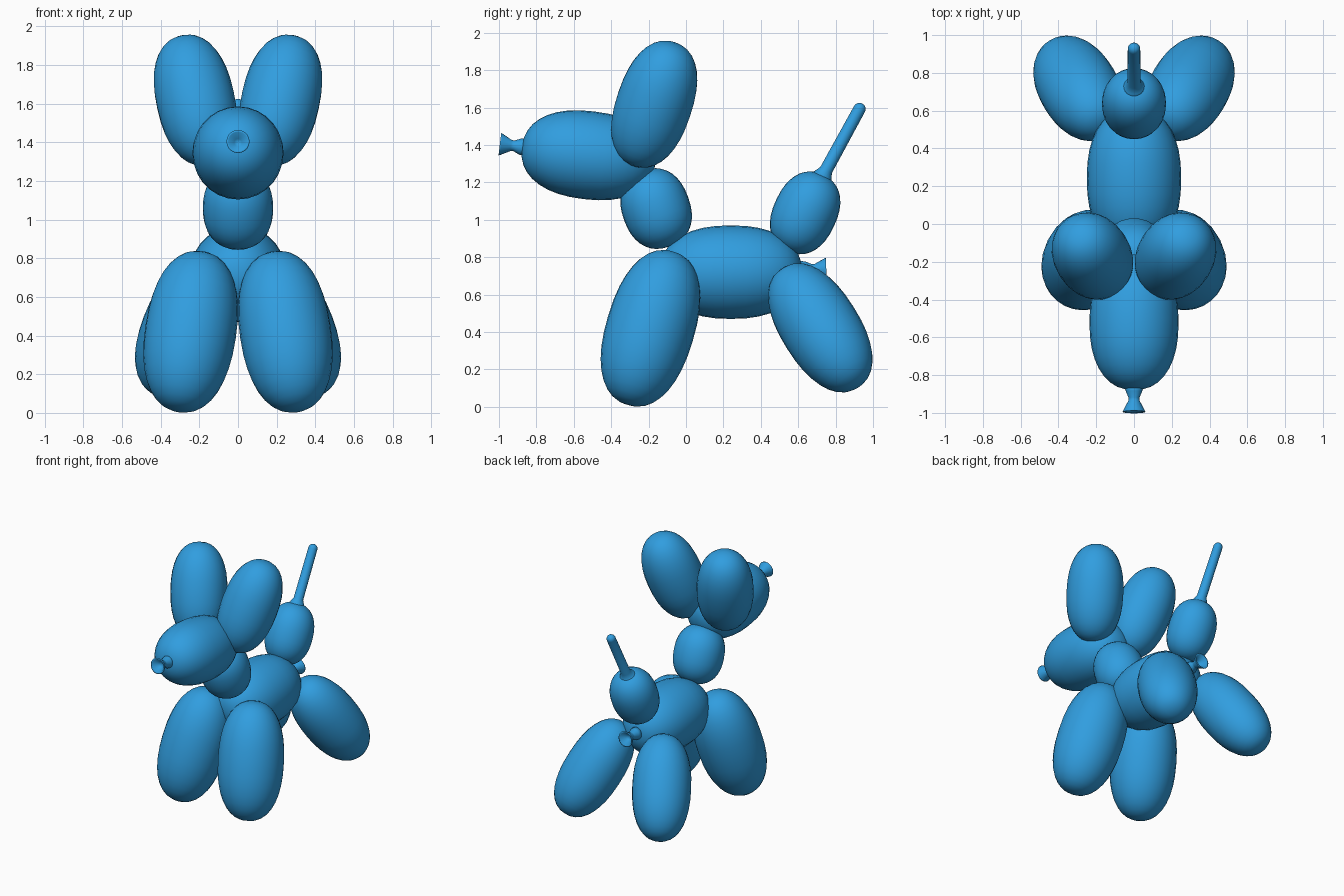
import bpy, bmesh, math
from mathutils import Vector

if "Cube" in bpy.data.objects:
    bpy.data.objects.remove(bpy.data.objects["Cube"])

blue = bpy.data.materials.new("balloon blue")
blue.diffuse_color = (0.03, 0.34, 0.74, 1)
blue.use_nodes = True
blue.node_tree.nodes["Principled BSDF"].inputs["Base Color"].default_value = blue.diffuse_color


def lathe(name, centre, axis, profile, segs=28):
    """Spin (distance along axis, radius) points round an axis; radius 0 makes a pole."""
    bm = bmesh.new()
    rings = []
    for t, r in profile:
        if r < 1e-6:
            rings.append([bm.verts.new((0, 0, t))])
        else:
            rings.append([bm.verts.new((r * math.cos(2 * math.pi * i / segs),
                                        r * math.sin(2 * math.pi * i / segs), t))
                          for i in range(segs)])
    for a, b in zip(rings, rings[1:]):
        for i in range(segs):
            j = (i + 1) % segs
            if len(a) == 1:
                bm.faces.new((a[0], b[j], b[i]))
            elif len(b) == 1:
                bm.faces.new((a[i], a[j], b[0]))
            else:
                bm.faces.new((a[i], a[j], b[j], b[i]))
    bmesh.ops.recalc_face_normals(bm, faces=bm.faces)
    for f in bm.faces:
        f.smooth = True
    mesh = bpy.data.meshes.new(name)
    bm.to_mesh(mesh)
    bm.free()
    mesh.materials.append(blue)
    ob = bpy.data.objects.new(name, mesh)
    ob.location = centre
    ob.rotation_mode = 'QUATERNION'
    ob.rotation_quaternion = Vector(axis).to_track_quat('Z', 'Y')
    bpy.context.collection.objects.link(ob)
    return ob


def bubble(name, centre, axis, radius, half, n=2.3, steps=18):
    """Plump inflated segment: a spun superellipse."""
    prof = []
    for k in range(steps + 1):
        a = math.pi * k / steps
        c, s = math.cos(a), math.sin(a)
        r = 0 if k in (0, steps) else radius * abs(s) ** (2 / n)
        prof.append((-half * math.copysign(abs(c) ** (2 / n), c), r))
    return lathe(name, centre, axis, prof)


def knot(name, base, axis):
    """Tied neck with a flared hollow lip."""
    lathe(name, base, axis, [(-0.03, 0), (-0.02, 0.048), (0.012, 0.043), (0.045, 0.028),
                             (0.06, 0.03), (0.113, 0.058), (0.12, 0.06), (0.12, 0.05),
                             (0.075, 0.02), (0.07, 0)], 20)


# Body, neck and head
bubble("body", (0, 0.24, 0.72), (0, 1, 0), 0.25, 0.38)
bubble("neck", (0, -0.16, 1.06), (0, -0.36, 1), 0.182, 0.215)
bubble("head", (0, -0.52, 1.345), (0, -1, 0.12), 0.236, 0.36)

# Paired ears and legs
for side, sx in (("left", 1), ("right", -1)):
    bubble("ear_" + side, (sx * 0.22, -0.17, 1.618), (sx * 0.22, 0.34, 1), 0.203, 0.352)
    bubble("front_leg_" + side, (sx * 0.245, -0.19, 0.42), (-sx * 0.15, 0.30, 1), 0.236, 0.43)
    bubble("back_leg_" + side, (sx * 0.292, 0.718, 0.4225), (sx * 0.38, 0.63, -1), 0.21, 0.388)

# Tail: bulb with an uninflated rounded tip
bubble("tail_bulb", (0, 0.637, 1.037), (0, 0.47, 1), 0.17, 0.225)
L, R = 0.455, 0.033
tip = [(L - R + R * math.sin(a), R * math.cos(a)) for a in (0, 0.4, 0.8, 1.2)]
lathe("tail_tip", (0, 0.725, 1.222), (0, 0.205, 0.375),
      [(-0.05, 0), (-0.02, 0.085), (0.015, 0.052), (0.05, 0.035)] + tip + [(L, 0)], 20)

# Knots on the nose and the rear of the body
knot("nose_knot", (0, -0.876, 1.39), (0, -1, 0.12))
knot("rear_knot", (0, 0.63, 0.733), (0, 1, 0.03))
